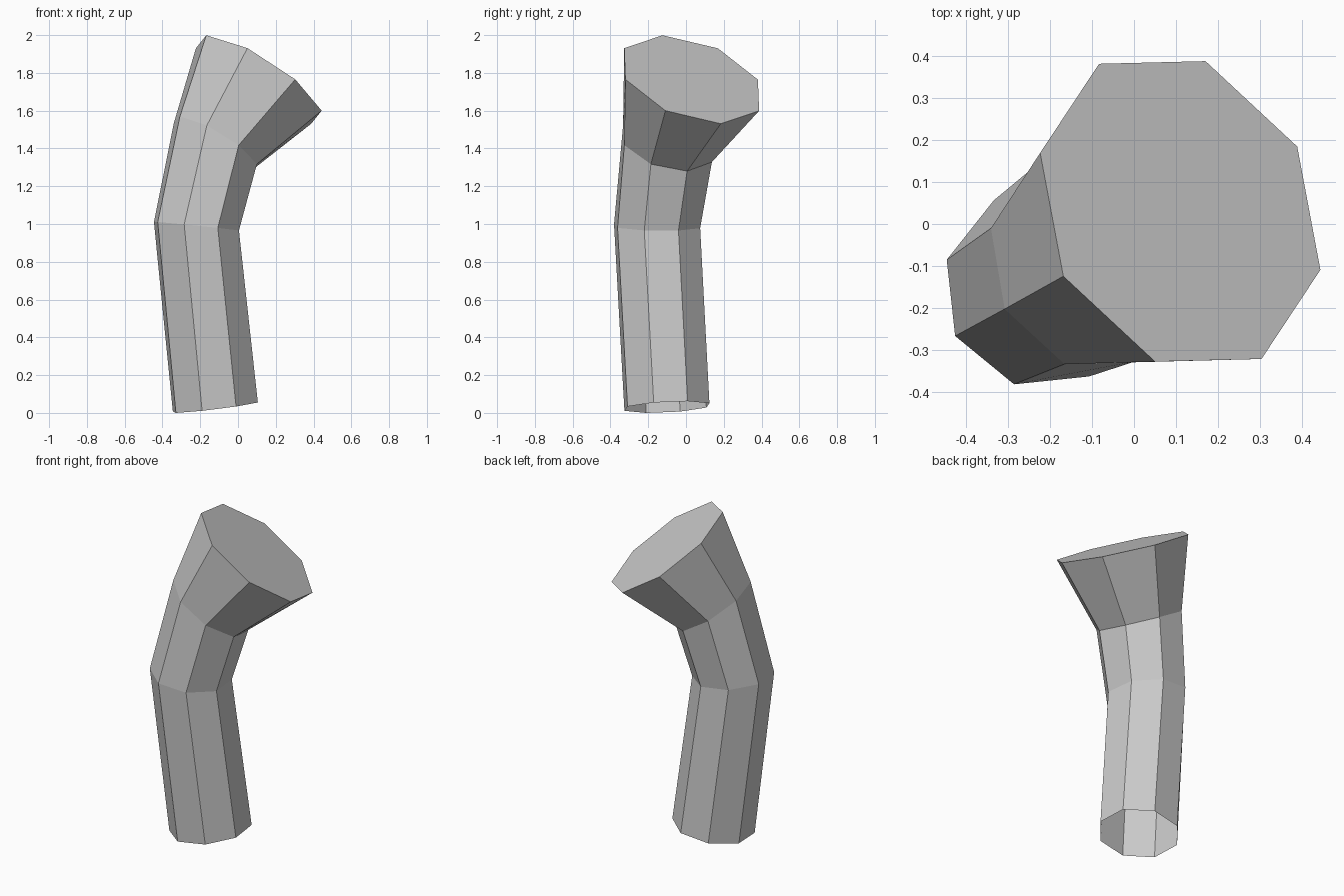
import bpy, bmesh, math
from mathutils import Vector

if "Cube" in bpy.data.objects:
    bpy.data.objects.remove(bpy.data.objects["Cube"])

# Tilted octagon sections of the bent pipe: centre, first axis, second axis
SECTIONS = [
    ((-0.12, -0.101, 0.031), (0.225, -0.07, 0.024), (-0.07, -0.225, -0.02)),
    ((-0.22, -0.153, 0.988), (0.225, -0.068, -0.022), (-0.065, -0.228, 0.010)),
    ((-0.12, -0.098, 1.425), (0.22, -0.088, -0.108), (-0.045, -0.235, 0.097)),
    ((0.11, 0.03, 1.765), (0.333, -0.139, -0.165), (-0.06, -0.357, 0.166)),
]
SIDES = 8


def add_ring(bm, centre, u, v):
    c, u, v = Vector(centre), Vector(u), Vector(v)
    angles = [math.tau * i / SIDES for i in range(SIDES)]
    return [bm.verts.new(c + u * math.cos(a) + v * math.sin(a)) for a in angles]


bm = bmesh.new()
rings = [add_ring(bm, *s) for s in SECTIONS]

# Side walls, ending in the flared mouth
for low, up in zip(rings, rings[1:]):
    for i in range(SIDES):
        j = (i + 1) % SIDES
        bm.faces.new((low[j], low[i], up[i], up[j]))

# Flat cap on the flared end; the foot stays open
bm.faces.new(rings[-1][::-1])

mesh = bpy.data.meshes.new("flared_pipe")
bm.to_mesh(mesh)
bm.free()
bpy.context.collection.objects.link(bpy.data.objects.new("flared_pipe", mesh))
